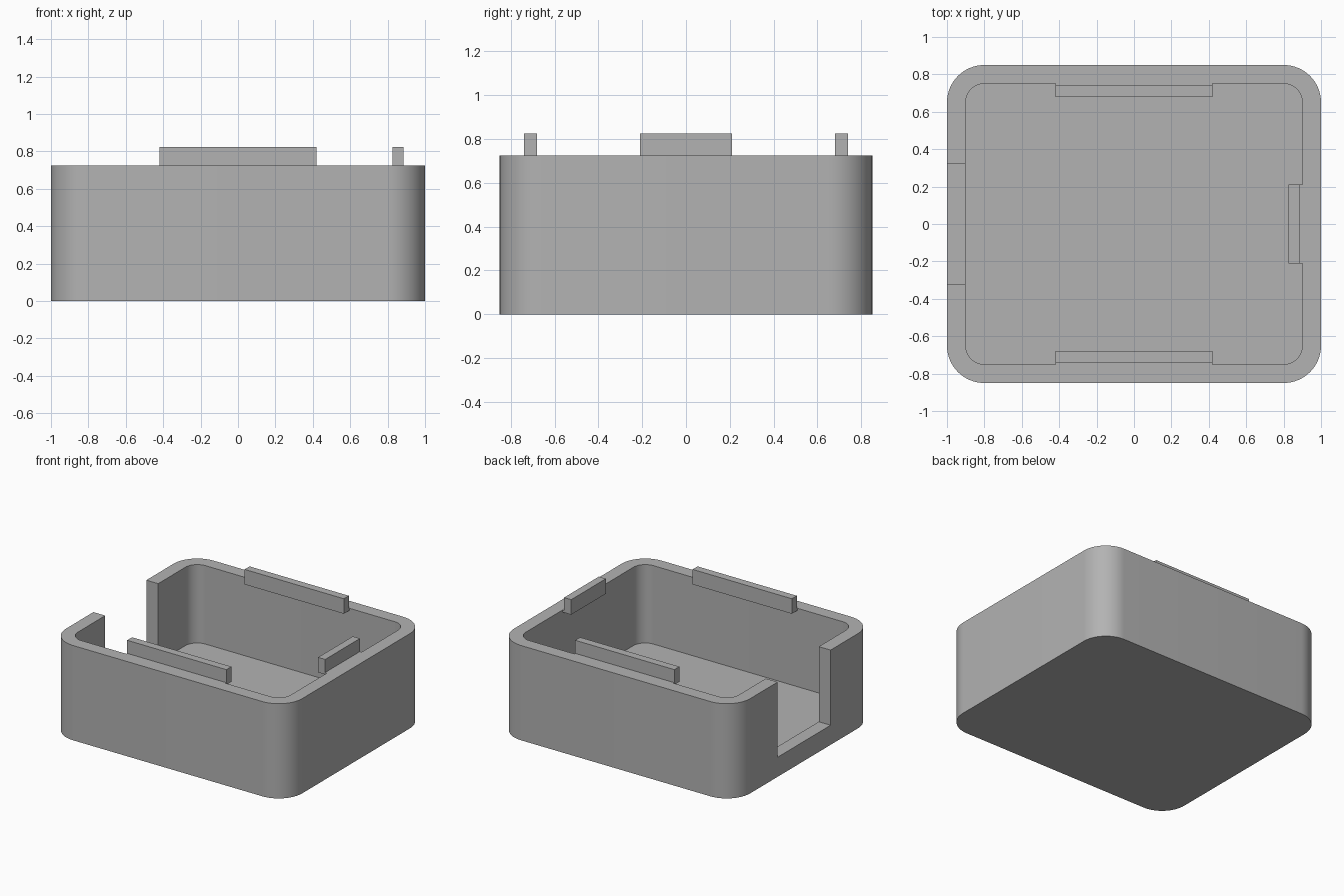
import bpy, bmesh
from math import pi, cos, sin
from mathutils import Matrix

old = bpy.data.objects.get("Cube")
if old:
    bpy.data.objects.remove(old, do_unlink=True)

grey = bpy.data.materials.new("plain grey")
grey.use_nodes = True
colour = (0.45, 0.45, 0.45, 1)
grey.diffuse_color = colour
grey.node_tree.nodes["Principled BSDF"].inputs["Base Color"].default_value = colour

HALF_X, HALF_Y, HEIGHT = 1.0, 0.85, 0.725
WALL, FLOOR, SILL = 0.1, 0.125, 0.15


def extrude(name, points, offset):
    """Extrude a closed outline of 3D points along an offset."""
    bm = bmesh.new()
    face = bm.faces.new([bm.verts.new(p) for p in points])
    result = bmesh.ops.extrude_face_region(bm, geom=[face], use_keep_orig=True)
    moved = [g for g in result["geom"] if isinstance(g, bmesh.types.BMVert)]
    bmesh.ops.translate(bm, verts=moved, vec=offset)
    bmesh.ops.recalc_face_normals(bm, faces=bm.faces)
    mesh = bpy.data.meshes.new(name)
    bm.to_mesh(mesh)
    bm.free()
    mesh.materials.append(grey)
    obj = bpy.data.objects.new(name, mesh)
    bpy.context.collection.objects.link(obj)
    return obj


def rounded_block(name, hx, hy, radius, z0, z1, steps=16):
    points = []
    for corner, (sx, sy) in enumerate([(1, 1), (-1, 1), (-1, -1), (1, -1)]):
        for i in range(steps + 1):
            a = (corner + i / steps) * pi / 2
            points.append((sx * (hx - radius) + radius * cos(a),
                           sy * (hy - radius) + radius * sin(a), z0))
    return extrude(name, points, (0, 0, z1 - z0))


def cut(target, cutter):
    cutter.hide_render = True
    mod = target.modifiers.new("cut", "BOOLEAN")
    mod.operation, mod.solver, mod.object = "DIFFERENCE", "EXACT", cutter
    bpy.context.view_layer.objects.active = target
    bpy.ops.object.modifier_apply(modifier=mod.name)
    bpy.data.objects.remove(cutter, do_unlink=True)


# Open box: rounded shell, cavity, and a slot through the right wall
box = rounded_block("box_shell", HALF_X, HALF_Y, 0.2, 0, HEIGHT)
cut(box, rounded_block("cavity_cutter", HALF_X - WALL, HALF_Y - WALL, 0.1, FLOOR, 1))
slot = [(-1.1, -0.32, SILL), (-1.1, 0.32, SILL), (-0.85, 0.32, SILL), (-0.85, -0.32, SILL)]
cut(box, extrude("slot_cutter", slot, (0, 0, 1)))

bpy.ops.object.select_all(action="DESELECT")
box.select_set(True)
bpy.context.view_layer.objects.active = box
bpy.ops.object.shade_smooth_by_angle(angle=pi / 6)


def lid_tab(name, distance, half_length, gap, angle):
    """Upright tab on a thin ledge joined to the inner wall, turned to its side."""
    low, top, inner = HEIGHT - 0.015, 0.825, gap + 0.06
    profile = [(inner, low), (0, low), (0, HEIGHT), (gap, HEIGHT), (gap, top), (inner, top)]
    points = [(distance - d, -half_length, z) for d, z in profile]
    tab = extrude(name, points, (0, 2 * half_length, 0))
    tab.data.transform(Matrix.Rotation(angle, 4, "Z"))


# Tabs that locate the lid
lid_tab("left_tab", HALF_X - WALL, 0.21, 0.015, 0)
lid_tab("back_tab", HALF_Y - WALL, 0.42, 0.01, pi / 2)
lid_tab("front_tab", HALF_Y - WALL, 0.42, 0.01, -pi / 2)
